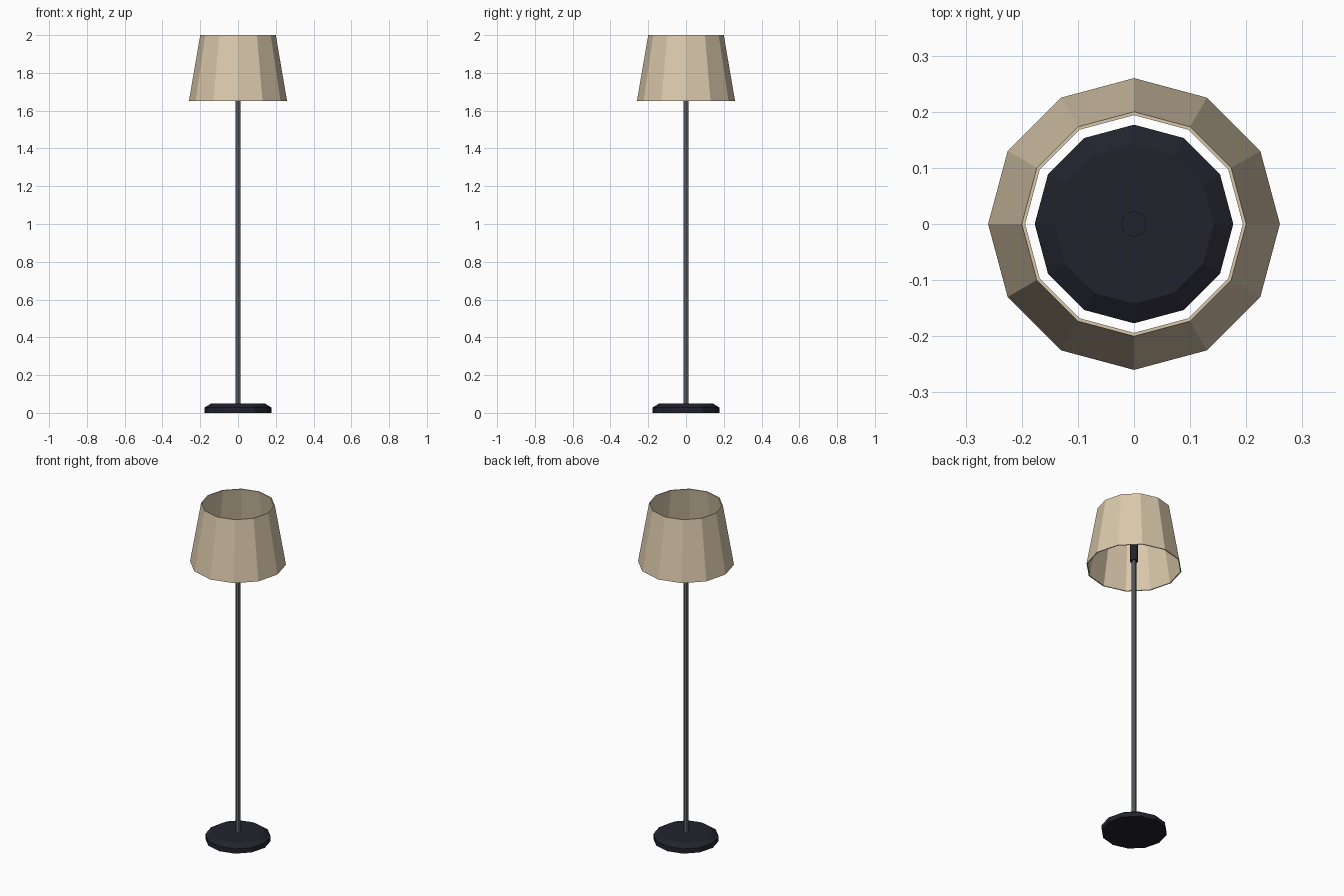
import bpy
import bmesh
from math import cos, sin, tau

cube = bpy.data.objects.get("Cube")
if cube:
    bpy.data.objects.remove(cube, do_unlink=True)


def material(name, rgb):
    mat = bpy.data.materials.new(name)
    mat.use_nodes = True
    mat.diffuse_color = (*rgb, 1)
    mat.node_tree.nodes["Principled BSDF"].inputs["Base Color"].default_value = (*rgb, 1)
    return mat


def lathe(name, profile, sides, mat, closed=False):
    """Spin (radius, height) points around z; open profiles get end caps."""
    bm = bmesh.new()
    rings = [[bm.verts.new((r * cos(tau * i / sides), r * sin(tau * i / sides), z))
              for i in range(sides)] for r, z in profile]
    pairs = list(zip(rings, rings[1:]))
    if closed:
        pairs.append((rings[-1], rings[0]))
    else:
        bm.faces.new(rings[0][::-1])
        bm.faces.new(rings[-1])
    for low, high in pairs:
        for i in range(sides):
            j = (i + 1) % sides
            bm.faces.new((low[i], low[j], high[j], high[i]))
    bmesh.ops.recalc_face_normals(bm, faces=bm.faces)
    mesh = bpy.data.meshes.new(name)
    bm.to_mesh(mesh)
    bm.free()
    mesh.materials.append(mat)
    obj = bpy.data.objects.new(name, mesh)
    bpy.context.collection.objects.link(obj)
    return obj


black = material("black metal", (0.016, 0.016, 0.026))
steel = material("grey steel", (0.14, 0.15, 0.17))
linen = material("beige linen", (0.70, 0.58, 0.41))

# Weighted foot with a sloped rim
lathe("base", [(0.177, 0), (0.177, 0.028), (0.142, 0.05)], 12, black)

# Thin upright and the bulb holder on top of it
lathe("pole", [(0.0135, 0.045), (0.0135, 1.70)], 8, steel)
lathe("bulb_socket", [(0.0225, 1.69), (0.0225, 1.81)], 12, black)

# Hollow tapered shade, open at both ends
lathe("lampshade", [(0.26, 1.65), (0.20, 2.0), (0.194, 2.0), (0.254, 1.65)],
      12, linen, closed=True)
